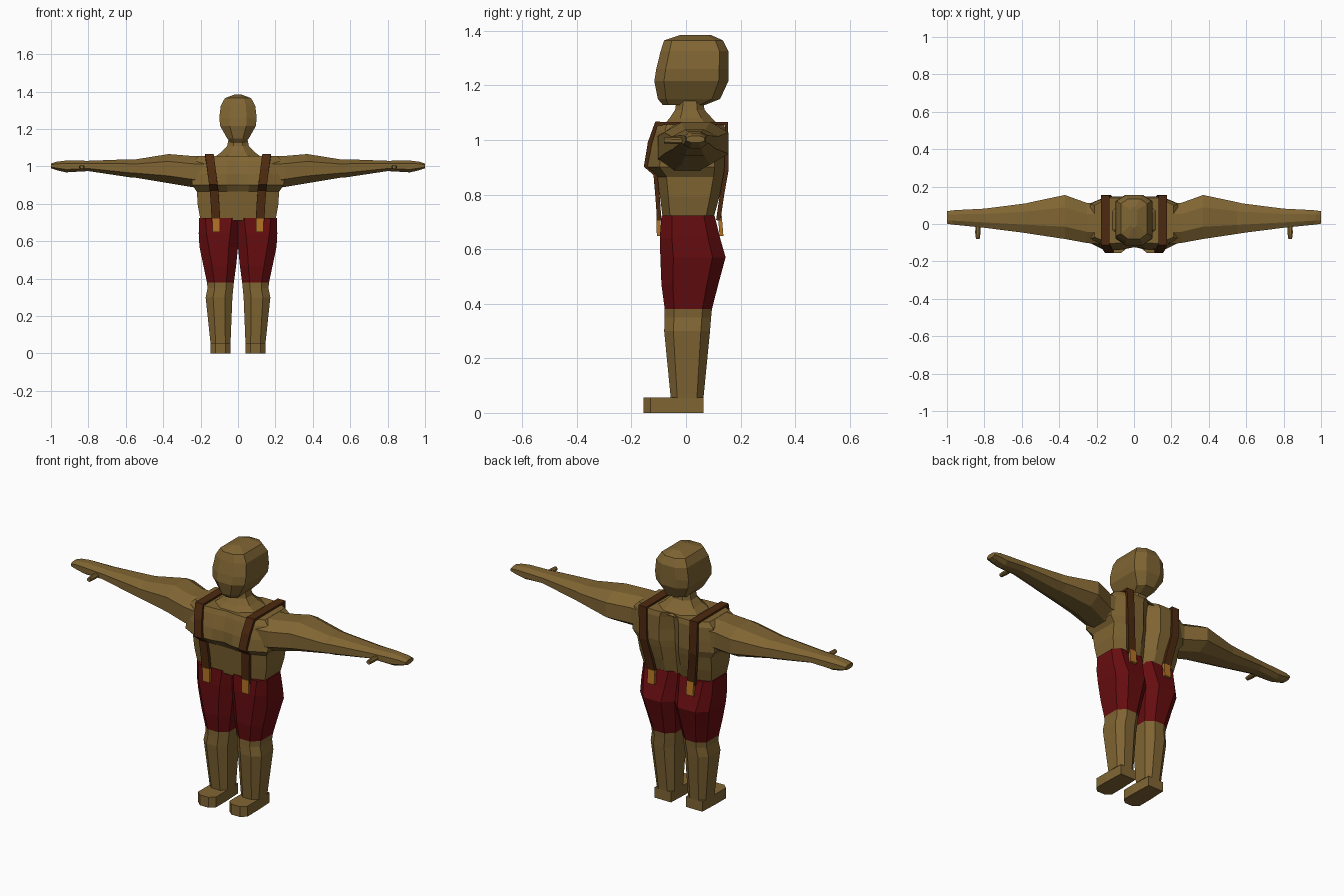
import bpy, bmesh, math
from mathutils import Vector


def material(name, rgb):
    m = bpy.data.materials.new(name)
    m.diffuse_color = (*rgb, 1.0)
    return m


SKIN = material("tan skin", (0.216, 0.130, 0.033))
RED = material("dark red cloth", (0.135, 0.004, 0.005))
LEATHER = material("brown leather", (0.075, 0.023, 0.005))
BRASS = material("orange brass", (0.46, 0.17, 0.018))


def finish(name, bm, mats, mirror=False, rule=None):
    """Turn a bmesh into an object, optionally mirrored across x."""
    me = bpy.data.meshes.new(name)
    bm.to_mesh(me)
    bm.free()
    ob = bpy.data.objects.new(name, me)
    bpy.context.collection.objects.link(ob)
    for m in mats:
        me.materials.append(m)
    if rule:
        for p in me.polygons:
            p.material_index = rule(p.center)
    if mirror:
        mod = ob.modifiers.new("mirror", 'MIRROR')
        mod.use_mirror_merge = False
    return ob


def loft(name, rings, mats, mirror=False, rule=None):
    """Skin a list of equal-length point rings and cap both ends."""
    bm = bmesh.new()
    loops = [[bm.verts.new(p) for p in r] for r in rings]
    n = len(loops[0])
    for a, b in zip(loops, loops[1:]):
        for i in range(n):
            j = (i + 1) % n
            bm.faces.new((a[i], a[j], b[j], b[i]))
    bm.faces.new(loops[0])
    bm.faces.new(loops[-1])
    bmesh.ops.recalc_face_normals(bm, faces=bm.faces)
    return finish(name, bm, mats, mirror, rule)


def octagon(a0, a1, b0, b1, ca=0.28, cb=0.25):
    """Chamfered rectangle as 2D points."""
    da, db = (a1 - a0) * ca, (b1 - b0) * cb
    return [(a0 + da, b0), (a1 - da, b0), (a1, b0 + db), (a1, b1 - db),
            (a1 - da, b1), (a0 + da, b1), (a0, b1 - db), (a0, b0 + db)]


# Torso: overhanging chest, grooved spine
def torso_ring(z, w, yf, yb, notch, groove):
    half = [(0.25 * w, yf + notch * 0.3), (0.62 * w, yf), (w, yf * 0.68),
            (w, yb * 0.72), (0.62 * w, yb), (0.24 * w, yb)]
    pts = [(0, yf + notch)] + half + [(0, yb - groove)]
    pts += [(-x, y) for x, y in reversed(half)]
    return [(x, y, z) for x, y in pts]


loft("torso", [torso_ring(*r) for r in (
    (0.712, 0.200, -0.085, 0.100, 0.00, 0.03),
    (0.790, 0.215, -0.095, 0.122, 0.00, 0.04),
    (0.865, 0.220, -0.105, 0.140, 0.00, 0.05),
    (0.900, 0.245, -0.143, 0.146, 0.02, 0.05),
    (0.960, 0.245, -0.134, 0.146, 0.01, 0.05),
    (1.030, 0.235, -0.115, 0.146, 0.01, 0.04),
    (1.056, 0.210, -0.104, 0.140, 0.01, 0.02))], [SKIN])

# Neck flaring into the shoulders
loft("neck", [[(x, y, z) for x, y in octagon(-w, w, f, b)] for z, w, f, b in (
    (1.045, 0.130, -0.090, 0.130),
    (1.080, 0.085, -0.060, 0.095),
    (1.110, 0.058, -0.040, 0.068),
    (1.150, 0.050, -0.034, 0.062))], [SKIN])

# Head: flat sided, chamfered front and back
loft("head", [[(x, y, z) for x, y in octagon(-w, w, f, b, 0.27, 0.13)]
              for z, w, f, b in (
    (1.128, 0.040, -0.085, 0.070),
    (1.150, 0.058, -0.103, 0.125),
    (1.215, 0.095, -0.116, 0.155),
    (1.260, 0.100, -0.109, 0.156),
    (1.325, 0.092, -0.093, 0.155),
    (1.365, 0.070, -0.080, 0.135),
    (1.385, 0.016, -0.020, 0.090))], [SKIN])

# Arms, tapering to flat hands
loft("arm", [[(x, y, z) for y, z in octagon(f, b, lo, hi)]
             for x, f, b, lo, hi in (
    (0.14, -0.110, 0.120, 0.880, 1.054),
    (0.25, -0.102, 0.112, 0.890, 1.056),
    (0.37, -0.080, 0.155, 0.910, 1.066),
    (0.55, -0.053, 0.117, 0.940, 1.037),
    (0.58, -0.048, 0.110, 0.942, 1.038),
    (0.80, -0.020, 0.082, 0.975, 1.030),
    (0.92, -0.008, 0.076, 0.968, 1.031),
    (0.97, -0.003, 0.073, 0.980, 1.025),
    (1.00, 0.002, 0.068, 0.990, 1.015))], [SKIN], mirror=True)

# Thumbs pointing forward
loft("thumb", [[(x, y, z) for x, z in octagon(0.835 - w, 0.835 + w, 0.99 - w * 0.3, 1.008)]
               for y, w in ((0.01, 0.013), (-0.05, 0.014), (-0.08, 0.010))],
     [SKIN], mirror=True)

# Legs with shorts above the knee
loft("leg_and_shorts", [[(x, y, z) for x, y in octagon(i, o, f, b, c, 0.2)]
                        for z, i, o, f, b, c in (
    (0.055, 0.040, 0.147, -0.056, 0.064, 0.26),
    (0.300, 0.030, 0.173, -0.080, 0.088, 0.28),
    (0.350, 0.025, 0.163, -0.078, 0.092, 0.28),
    (0.380, 0.022, 0.166, -0.078, 0.095, 0.28),
    (0.470, 0.010, 0.185, -0.090, 0.118, 0.26),
    (0.570, 0.000, 0.206, -0.094, 0.145, 0.24),
    (0.640, 0.000, 0.210, -0.096, 0.125, 0.20),
    (0.724, 0.000, 0.208, -0.090, 0.104, 0.16))],
     [SKIN, RED], mirror=True, rule=lambda c: int(c.z > 0.38))

# Feet: chamfered slabs
FOOT = [(0.045, 0.064), (0.142, 0.064), (0.147, -0.05), (0.147, -0.13),
        (0.120, -0.155), (0.068, -0.155), (0.040, -0.13), (0.040, -0.05)]
loft("foot", [[(x, y, z) for x, y in FOOT] for z in (0.0, 0.056)], [SKIN], mirror=True)


def ribbon(name, path, width, thick, mat):
    """Flat band along a path, given thickness by a modifier."""
    bm = bmesh.new()
    rows = [[bm.verts.new((x + s * width / 2, y, z)) for s in (-1, 1)] for x, y, z in path]
    for a, b in zip(rows, rows[1:]):
        bm.faces.new((a[0], a[1], b[1], b[0]))
    ob = finish(name, bm, [mat], mirror=True)
    mod = ob.modifiers.new("thickness", 'SOLIDIFY')
    mod.thickness = thick
    mod.offset = 0


# Shoulder straps, front to back
ribbon("shoulder_strap", [
    (0.118, -0.098, 0.705), (0.122, -0.104, 0.790), (0.128, -0.112, 0.875),
    (0.132, -0.147, 0.905), (0.143, -0.132, 0.990), (0.153, -0.108, 1.060),
    (0.153, 0.148, 1.060), (0.148, 0.148, 0.890), (0.132, 0.132, 0.800),
    (0.118, 0.118, 0.705)], 0.046, 0.016, LEATHER)

# Brass clips holding the straps to the shorts
ribbon("front_clip", [(0.116, -0.101, 0.722), (0.116, -0.100, 0.648)], 0.042, 0.014, BRASS)
ribbon("back_clip", [(0.116, 0.124, 0.722), (0.116, 0.130, 0.648)], 0.042, 0.014, BRASS)
